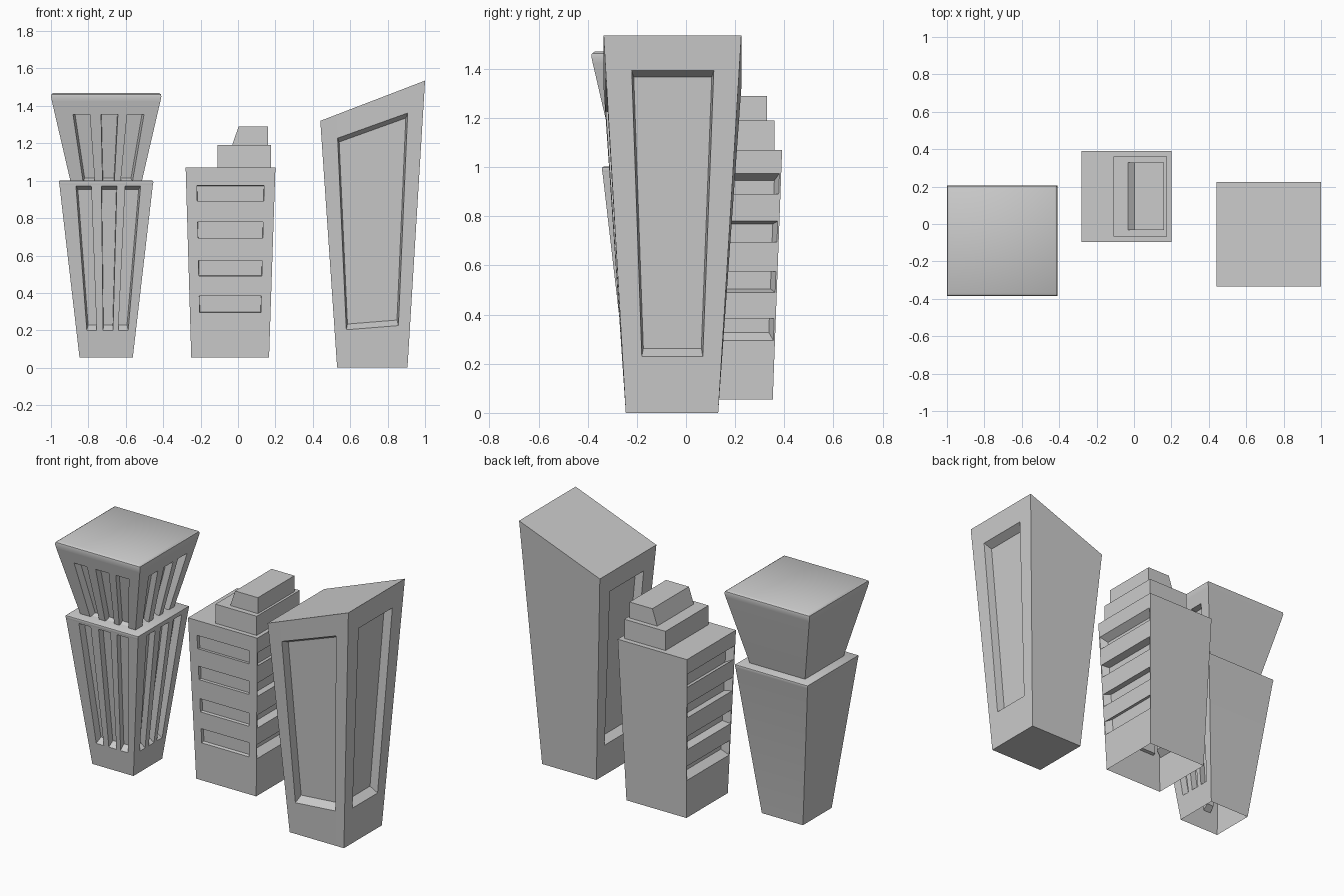
import bpy, bmesh
from mathutils import Vector

if "Cube" in bpy.data.objects:
    bpy.data.objects.remove(bpy.data.objects["Cube"])


def ring(cx, cy, hx, hy, z):
    """Rectangle corners: front-left, front-right, back-right, back-left."""
    return [Vector((cx + a * hx, cy + b * hy, z))
            for a, b in ((-1, -1), (1, -1), (1, 1), (-1, 1))]


def wall(bm, bl, br, tr, tl, us, vs, scale, depth):
    """Wall split at us / vs; odd cells become recesses whose floors
    shrink about the shared centre of the group."""
    us, vs = [0, *us, 1], [0, *vs, 1]
    grid = [[bl.lerp(br, u).lerp(tl.lerp(tr, u), v) for u in us] for v in vs]
    verts = [[bm.verts.new(p) for p in row] for row in grid]
    normal = (tr - bl).cross(tl - br).normalized()
    holes = []
    for j in range(len(vs) - 1):
        for i in range(len(us) - 1):
            quad = [verts[j][i], verts[j][i + 1], verts[j + 1][i + 1], verts[j + 1][i]]
            if i % 2 and j % 2:
                holes.append(quad)
            else:
                bm.faces.new(quad)
    if not holes:
        return
    pts = [v.co for q in holes for v in q]
    c = sum(pts, Vector()) / len(pts)
    for q in holes:
        floor = [bm.verts.new(c + (v.co - c) * scale - normal * depth) for v in q]
        bm.faces.new(floor)
        for k in range(4):
            n = (k + 1) % 4
            bm.faces.new((q[k], q[n], floor[n], floor[k]))


def block(bm, bottom, top, panels={}, floor=False, roof=True):
    """Tapered block; panels maps side (0 front, 1 right, 2 back, 3 left)."""
    for i in range(4):
        n = (i + 1) % 4
        wall(bm, bottom[i], bottom[n], top[n], top[i],
             *panels.get(i, ((), (), 1, 0)))
    if floor:
        bm.faces.new([bm.verts.new(p) for p in reversed(bottom)])
    if roof:
        bm.faces.new([bm.verts.new(p) for p in top])


def finish(bm, name, smooth=False):
    bmesh.ops.remove_doubles(bm, verts=bm.verts, dist=0.0002)
    me = bpy.data.meshes.new(name)
    bm.to_mesh(me)
    bm.free()
    ob = bpy.data.objects.new(name, me)
    bpy.context.collection.objects.link(ob)
    if smooth:
        bpy.ops.object.select_all(action='DESELECT')
        ob.select_set(True)
        bpy.context.view_layer.objects.active = ob
        bpy.ops.object.shade_smooth_by_angle(angle=0.7)


# Left tower: two flared stages with vertical slots and rounded rims
SLOTS = (.176, .34, .45, .615, .705, .87)


def flared_stage(name, profile, vs):
    bm = bmesh.new()
    rings = [ring(-.705, -.09, h, h, z) for h, z in profile]
    panel = (SLOTS, vs, .94, .04)
    for k in range(len(rings) - 1):
        block(bm, rings[k], rings[k + 1],
              {0: panel, 1: panel} if k == 0 else {}, roof=k == len(rings) - 2)
    finish(bm, name, True)


flared_stage("flared_tower_lower",
             [(.1425, .055), (.25, .98), (.2525, .99), (.251, .998), (.245, 1.002)],
             (.157, .99))
flared_stage("flared_tower_upper",
             [(.188, .985), (.29, 1.425), (.295, 1.45), (.293, 1.462), (.281, 1.47)],
             (.02, .84))

# Middle tower: stepped block with bands of windows
BANDS = (.236, .325, .429, .512, .63, .714, .823, .906)
bm = bmesh.new()
side = ((.015, .985), BANDS, .91, .045)
block(bm, ring(-.042, .148, .208, .205, .055), ring(-.04, .148, .24, .243, 1.07),
      {0: ((.12, .88), BANDS, .99, .02), 1: side, 3: side})
finish(bm, "stepped_tower_body")

bm = bmesh.new()
block(bm, ring(.033, .147, .143, .213, 1.07), ring(.033, .147, .143, .213, 1.19))
finish(bm, "stepped_tower_tier")

bm = bmesh.new()
block(bm, ring(.065, .148, .096, .181, 1.19), ring(.082, .148, .079, .181, 1.29))
finish(bm, "stepped_tower_cap")

# Right tower: flared block with slanted roof and framed panels
bm = bmesh.new()
top = ring(.72, -.055, .28, .28, 1.32)
for k in (1, 2):
    top[k].z = 1.535
VS = (.15, .907)
block(bm, ring(.718, -.057, .188, .188, 0), top,
      {0: ((.155, .845), VS, .95, .05),
       1: ((.195, .81), VS, .95, .05),
       3: ((.19, .805), VS, .95, .05)}, floor=True)
finish(bm, "slanted_tower")
